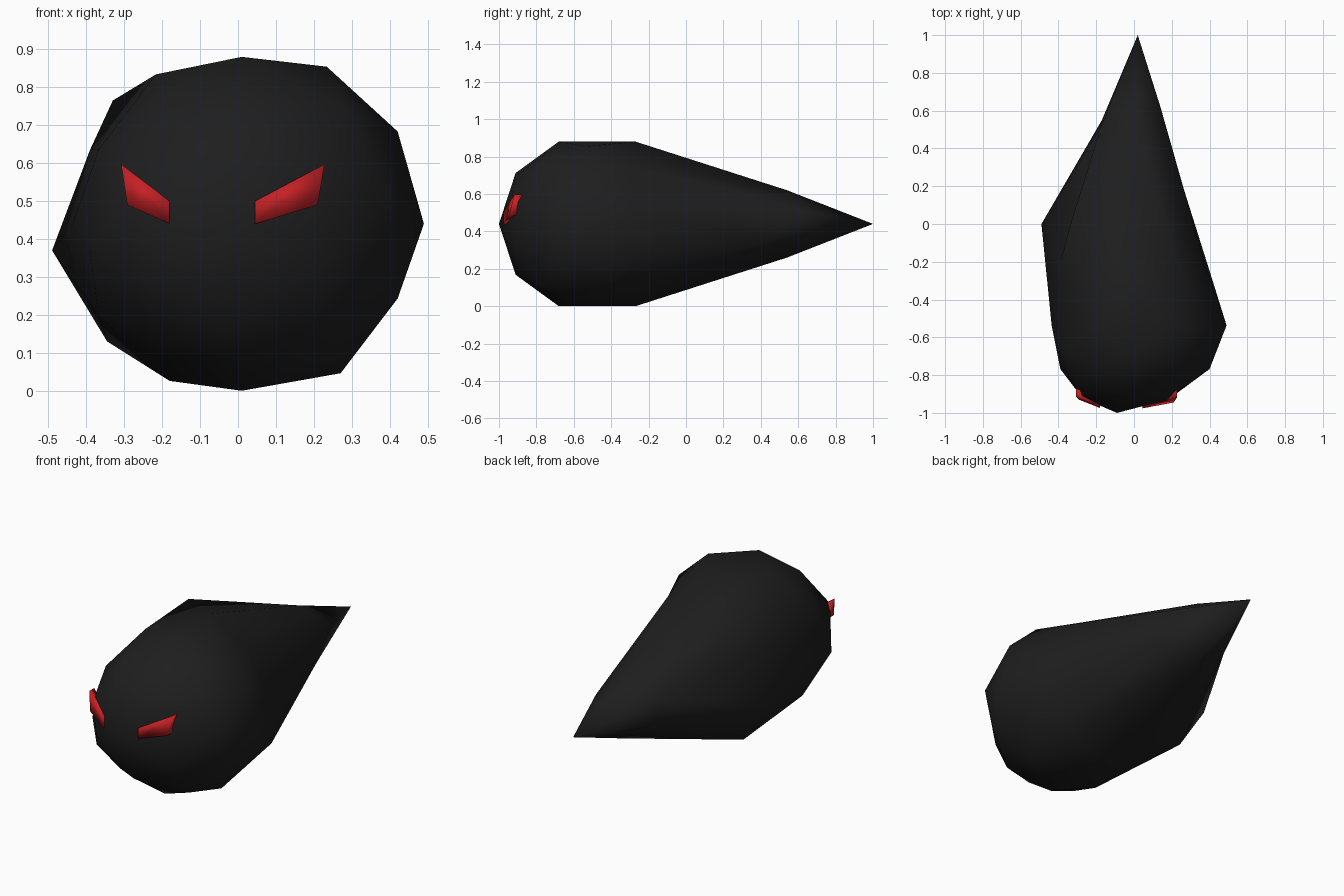
import bpy, bmesh, math
from mathutils import Vector


def material(name, rgb):
    m = bpy.data.materials.new(name)
    m.diffuse_color = (*rgb, 1)
    return m


def finish(bm, name, mat):
    bmesh.ops.recalc_face_normals(bm, faces=bm.faces)
    me = bpy.data.meshes.new(name)
    bm.to_mesh(me)
    bm.free()
    me.materials.append(mat)
    for p in me.polygons:
        p.use_smooth = True
    ob = bpy.data.objects.new(name, me)
    bpy.context.collection.objects.link(ob)
    return ob


black = material("soft black", (0.013, 0.013, 0.013))
red = material("eye red", (0.56, 0.015, 0.018))

# Body: icosphere lying on its side, tail pulled out to a point
R, C = 0.463, Vector((0.027, -0.537, 0.44))
bm = bmesh.new()
bmesh.ops.create_icosphere(bm, subdivisions=2, radius=1)
for v in bm.verts:
    x, y, z = v.co
    v.co = Vector((z, -y, x)).normalized()

# (height along x, angle from top towards the back, new position)
pulls = [
    # tail
    (0, 90, (0.02, 1.0, 0.44)),
    (0, 54, (0.01, 0.54, 0.62)), (0, 126, (0.01, 0.54, 0.26)),
    (0.447, 72, (0.14, 0.62, 0.51)), (0.526, 108, (0.18, 0.45, 0.36)),
    (-0.447, 108, (-0.17, 0.55, 0.38)), (-0.526, 72, (-0.18, 0.50, 0.52)),
    # top and bottom
    (0, 18, (0.01, -0.27, 0.88)), (0, 162, (0.01, -0.27, 0.0)),
    (0, -18, (0.01, -0.68, 0.88)), (0, -162, (0.01, -0.68, 0.0)),
    # right flank
    (0.851, 72, (0.39, -0.26, 0.505)), (0.851, 144, (0.41, -0.28, 0.245)),
    (0.447, 144, (0.234, -0.27, 0.105)),
    # left bulge
    (-0.851, 108, (-0.49, 0.0, 0.37)), (-0.851, 36, (-0.39, -0.2, 0.635)),
    (-0.447, 36, (-0.33, 0.02, 0.765)), (-0.526, 144, (-0.345, -0.03, 0.13)),
    # face, shifted to the left
    (0, -90, (-0.09, -1.0, 0.44)),
    (0, -54, (-0.03, -0.911, 0.712)), (0, -126, (-0.03, -0.911, 0.168)),
    (0.447, -72, (0.175, -0.931, 0.568)), (0.526, -108, (0.205, -0.912, 0.318)),
    (-0.447, -108, (-0.25, -0.931, 0.312)), (-0.526, -72, (-0.28, -0.912, 0.562)),
    (-0.851, -108, (-0.39, -0.768, 0.365)), (0.851, -72, (0.40, -0.768, 0.515)),
]
verts = list(bm.verts)
unit = {v: v.co.copy() for v in verts}
for v in verts:
    v.co = C + R * v.co
for h, deg, target in pulls:
    a, r = math.radians(deg), math.sqrt(1 - h * h)
    p = Vector((h, r * math.sin(a), r * math.cos(a)))
    min(verts, key=lambda v: (unit[v] - p).length).co = target
finish(bm, "body", black)


# Eyes: slanted wedges set into the face
def eye(name, corners):
    bm = bmesh.new()
    face = bm.faces.new([bm.verts.new(c) for c in corners])
    ext = bmesh.ops.extrude_face_region(bm, geom=[face])
    for g in ext["geom"]:
        if isinstance(g, bmesh.types.BMVert):
            g.co.y += 0.045
    finish(bm, name, red)


eye("right_eye", [(0.045, -0.976, 0.44), (0.21, -0.945, 0.49),
                  (0.228, -0.918, 0.597), (0.045, -0.976, 0.50)])
eye("left_eye", [(-0.18, -0.974, 0.44), (-0.292, -0.93, 0.49),
                 (-0.308, -0.915, 0.597), (-0.18, -0.972, 0.50)])
